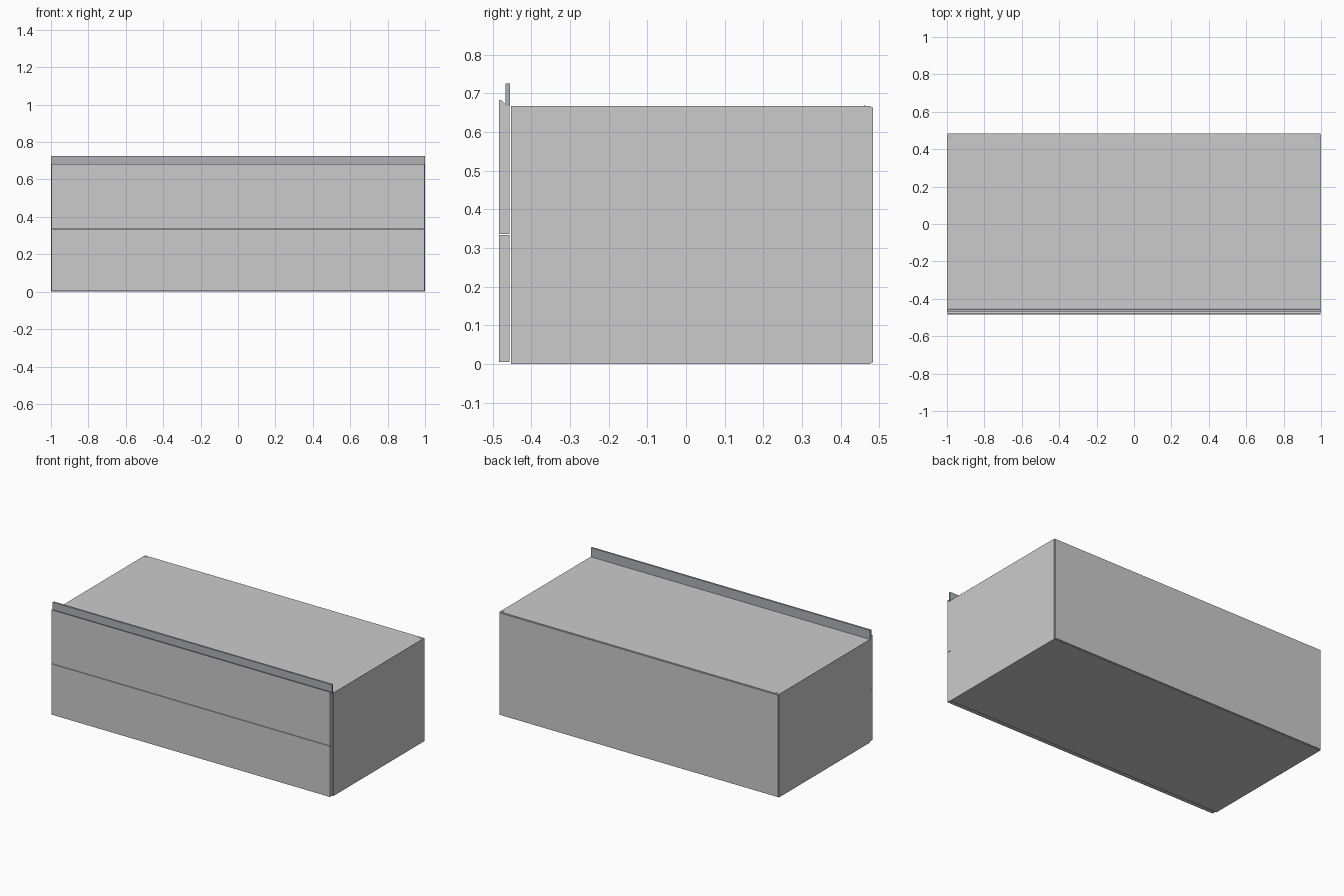
import bpy

if "Cube" in bpy.data.objects:
    bpy.data.objects.remove(bpy.data.objects["Cube"])

# Materials
metal = bpy.data.materials.new("grip_metal")
metal.diffuse_color = (0.42, 0.45, 0.47, 1)
metal.use_nodes = True
metal.node_tree.nodes["Principled BSDF"].inputs["Base Color"].default_value = metal.diffuse_color


def box(name, x, y, z, mat=None):
    """Box from (min, max) ranges on each axis."""
    bpy.ops.mesh.primitive_cube_add(size=1, location=[(a + b) / 2 for a, b in (x, y, z)])
    ob = bpy.context.object
    ob.name = name
    ob.scale = [b - a for a, b in (x, y, z)]
    bpy.ops.object.transform_apply(location=False, rotation=False, scale=True)
    if mat:
        ob.data.materials.append(mat)
    return ob


def extrude_x(name, profile, half, mat=None):
    """Prism with a (y, z) cross-section running along x."""
    n = len(profile)
    verts = [(x, y, z) for x in (-half, half) for y, z in profile]
    faces = [list(range(n))[::-1], list(range(n, 2 * n))]
    faces += [(i, (i + 1) % n, n + (i + 1) % n, n + i) for i in range(n)]
    me = bpy.data.meshes.new(name)
    me.from_pydata(verts, [], faces)
    me.update()
    ob = bpy.data.objects.new(name, me)
    bpy.context.collection.objects.link(ob)
    if mat:
        me.materials.append(mat)
    return ob


T = 0.027                    # board thickness
FRONT, BACK = -0.453, 0.477  # carcass depth range
TOP = 0.667

# Carcass boards
for side, s in (("left", -1), ("right", 1)):
    xs = sorted((s * 1.0, s * (1 - T)))
    box(f"{side}_side_panel", xs, (FRONT, BACK), (0, TOP))
inner = (-1 + T, 1 - T)
box("bottom_panel", inner, (FRONT, BACK), (0, T))
box("top_panel", inner, (FRONT, BACK), (TOP - T, TOP))
box("back_panel", (-0.997, 0.997), (BACK, 0.484), (0.004, 0.663))

# Small hanger hooks in the rear top corners
for side, s in (("left", -1), ("right", 1)):
    xs = sorted((s * 0.97, s * 0.99))
    box(f"{side}_hanger", xs, (0.46, 0.465), (TOP - 0.02, TOP + 0.001), metal)

# Drawer fronts: plain lower one, upper one with a bevelled finger-grip edge
box("lower_drawer_front", (-0.997, 0.997), (-0.484, -0.457), (0.005, 0.333))
extrude_x("upper_drawer_front",
          [(-0.484, 0.336), (-0.457, 0.336), (-0.457, 0.667), (-0.467, 0.672),
           (-0.478, 0.683), (-0.484, 0.683)], 0.997)

# Metal grip strip standing along the front top edge
box("grip_strip", (-1, 1), (-0.467, -0.455), (0.667, 0.725), metal)
